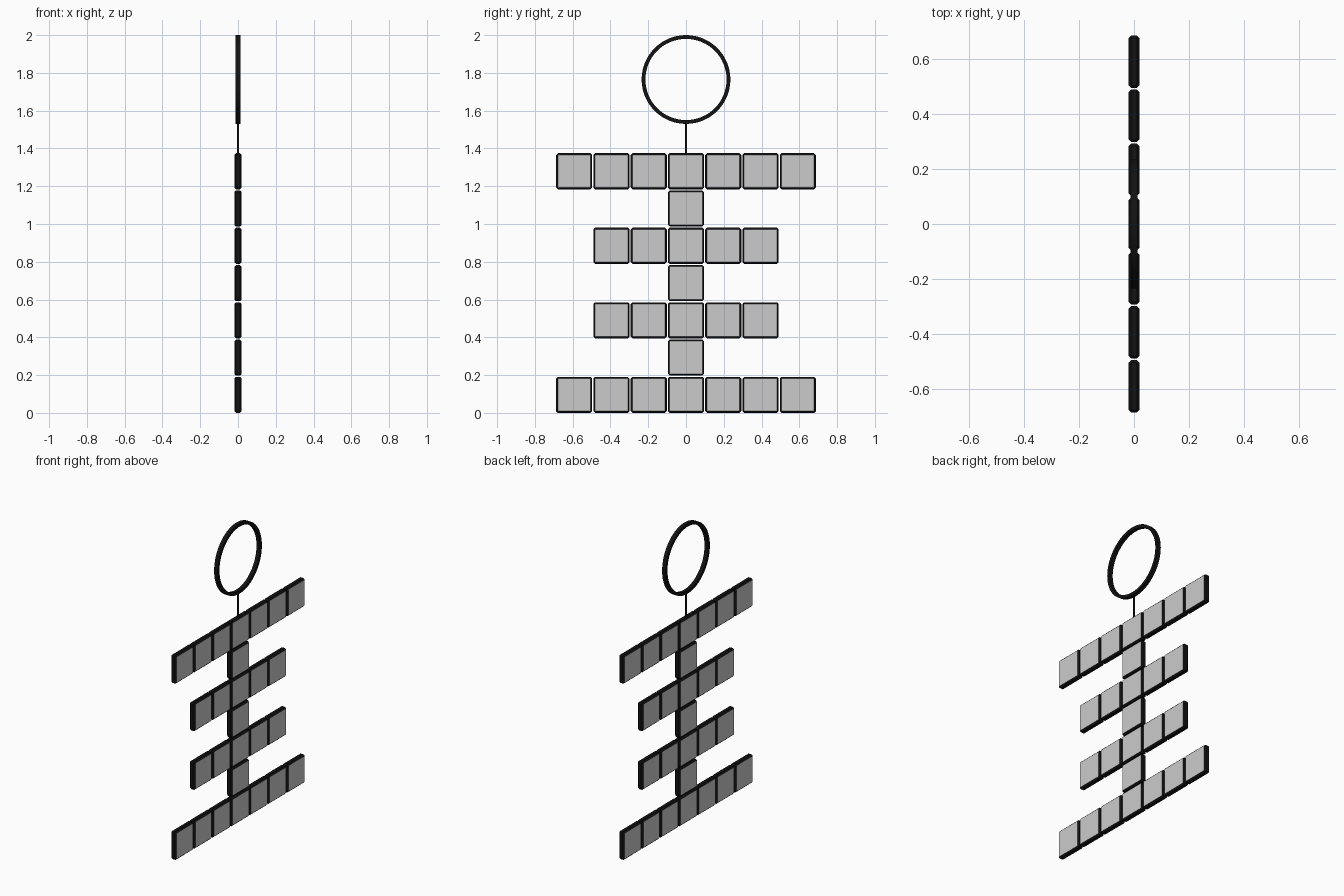
import bpy, bmesh, math
from mathutils import Matrix, Vector

if "Cube" in bpy.data.objects:
    bpy.data.objects.remove(bpy.data.objects["Cube"])

PITCH, SIZE, THICK, BEVEL = 0.1973, 0.191, 0.039, 0.009

black = bpy.data.materials.new("black_edge")
black.diffuse_color = (0.006, 0.006, 0.006, 1)
black.use_nodes = True
black.node_tree.nodes["Principled BSDF"].inputs["Base Color"].default_value = black.diffuse_color
grey = bpy.data.materials.new("grey_face")


def finish(bm, name, mats):
    mesh = bpy.data.meshes.new(name)
    bm.to_mesh(mesh)
    bm.free()
    for m in mats:
        mesh.materials.append(m)
    return add(name, mesh)


def add(name, mesh):
    ob = bpy.data.objects.new(name, mesh)
    bpy.context.collection.objects.link(ob)
    return ob


# Chamfered square tile: black rim, grey front and back
bm = bmesh.new()
bmesh.ops.create_cube(bm, size=1)
bmesh.ops.scale(bm, vec=(THICK, SIZE, SIZE), verts=bm.verts)
bmesh.ops.bevel(bm, geom=bm.edges[:], offset=BEVEL, segments=1, affect='EDGES')
bm.normal_update()
for f in bm.faces:
    f.material_index = 1 if abs(f.normal.x) > 0.95 else 0
first = finish(bm, "tile_0_0", [black, grey])
tile_mesh = first.data
bpy.data.objects.remove(first)

# Rows from bottom to top, given by tiles each side of the centre
for row, side in enumerate([3, 0, 2, 0, 2, 0, 3]):
    for col in range(-side, side + 1):
        tile = add(f"tile_row{row}_col{col + side}", tile_mesh)
        tile.location = (0, col * PITCH, SIZE / 2 + row * PITCH)

# Hanging ring: flat band with a rectangular section spun about x
R, W, H, CZ = 0.235, 0.02, 0.026, 1.765
bm = bmesh.new()
section = [bm.verts.new((x, 0, CZ + r)) for x, r in
           [(-H / 2, R - W), (H / 2, R - W), (H / 2, R), (-H / 2, R)]]
edges = [bm.edges.new((section[i], section[(i + 1) % 4])) for i in range(4)]
bmesh.ops.spin(bm, geom=section + edges, cent=(0, 0, CZ), axis=(1, 0, 0),
               angle=math.tau, steps=64)
bmesh.ops.remove_doubles(bm, verts=bm.verts, dist=1e-4)
bmesh.ops.recalc_face_normals(bm, faces=bm.faces)
ring = finish(bm, "hanging_ring", [black])
bpy.context.view_layer.objects.active = ring
ring.select_set(True)
bpy.ops.object.shade_smooth_by_angle(angle=math.radians(30))

# Thin stem joining ring and top row
z0, z1 = 1.365, CZ - R + W / 2
bm = bmesh.new()
bmesh.ops.create_cone(bm, cap_ends=True, segments=12, radius1=0.005, radius2=0.005,
                      depth=z1 - z0, matrix=Matrix.Translation(Vector((0, 0, (z0 + z1) / 2))))
finish(bm, "stem", [black])
